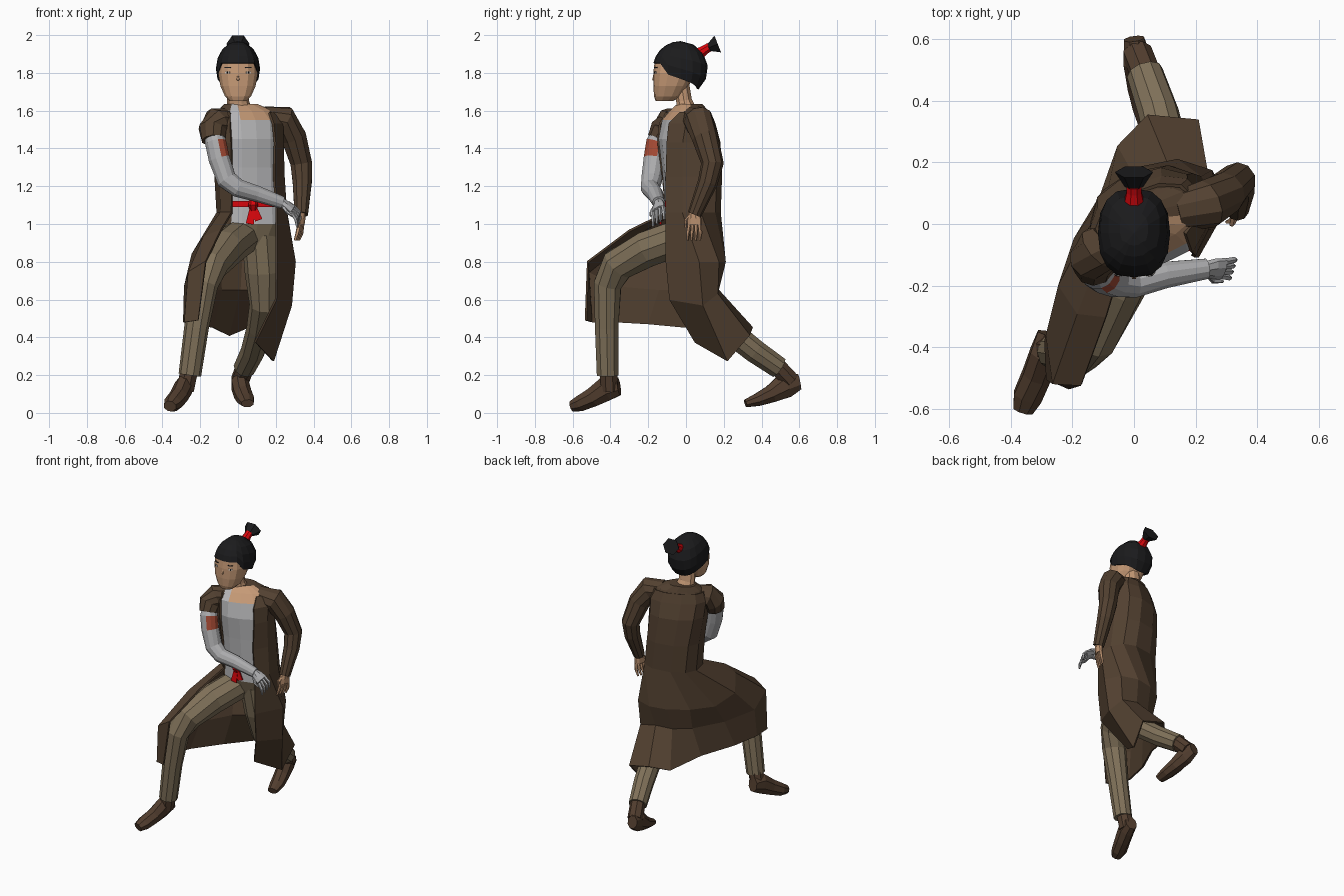
import bpy, bmesh, math
from mathutils import Vector

if "Cube" in bpy.data.objects:
    bpy.data.objects.remove(bpy.data.objects["Cube"])

def mat(name, *rgb):
    m = bpy.data.materials.new(name)
    m.diffuse_color = (*rgb, 1)
    m.use_nodes = True
    m.node_tree.nodes["Principled BSDF"].inputs["Base Color"].default_value = m.diffuse_color
    return m

COAT = mat("coat brown", .085, .052, .030)
PANTS = mat("olive cloth", .215, .165, .10)
BOOT = mat("boot brown", .085, .048, .028)
SHIRT = mat("shirt grey", .47, .47, .48)
METAL = mat("metal grey", .42, .42, .43)
SKIN = mat("skin", .56, .32, .18)
HAIR = mat("hair black", .011, .011, .012)
RED = mat("ribbon red", .72, .002, .004)
RUST = mat("rust patch", .38, .07, .035)
WHITE = mat("eye white", .60, .55, .50)

def grid(name, rows, mats, closed=True, caps=True, rule=None, solid=0):
    """Skin a list of equally long point rows; rule(face) picks the material."""
    bm = bmesh.new()
    vs = [[bm.verts.new(p) for p in r] for r in rows]
    n = len(rows[0])
    for a, b in zip(vs, vs[1:]):
        for i in range(n if closed else n - 1):
            j = (i + 1) % n
            bm.faces.new((a[i], a[j], b[j], b[i]))
    if caps:
        bm.faces.new(vs[0])
        bm.faces.new(vs[-1])
    bmesh.ops.remove_doubles(bm, verts=bm.verts, dist=1e-5)
    bmesh.ops.recalc_face_normals(bm, faces=bm.faces)
    bm.normal_update()
    if rule:
        for f in bm.faces:
            f.material_index = rule(f)
    me = bpy.data.meshes.new(name)
    bm.to_mesh(me)
    bm.free()
    for m in mats:
        me.materials.append(m)
    ob = bpy.data.objects.new(name, me)
    bpy.context.collection.objects.link(ob)
    if solid:
        md = ob.modifiers.new("thickness", 'SOLIDIFY')
        md.thickness, md.offset = solid, 0
    return ob

def tube(name, path, mats, sides=8, ref=(1, 0, 0), rule=None):
    """Path of (x, y, z, radius[, second radius])."""
    P = [Vector(p[:3]) for p in path]
    rows = []
    for i, p in enumerate(path):
        t = Vector()
        if i: t += (P[i] - P[i - 1]).normalized()
        if i < len(P) - 1: t += (P[i + 1] - P[i]).normalized()
        u = t.cross(Vector(ref)).normalized()
        v = t.cross(u).normalized()
        ang = [2 * math.pi * (k + .5) / sides for k in range(sides)]
        rows.append([P[i] + u * p[3] * math.cos(a) + v * p[-1] * math.sin(a) for a in ang])
    return grid(name, rows, mats, rule=rule)

def power(v, e):
    return math.copysign(abs(v) ** e, v)

def ring_point(rings, z, deg, scale=1):
    """Point on a stack of squarish rings (z, cx, cy, half width, half depth, yaw); 0 deg = front."""
    for lo, hi in zip(rings, rings[1:]):
        if z <= hi[0]: break
    t = (z - lo[0]) / (hi[0] - lo[0])
    _, cx, cy, w, d, yaw = [a + (b - a) * t for a, b in zip(lo, hi)]
    s = power(math.sin(math.radians(deg)), .8) * w * scale
    c = power(math.cos(math.radians(deg)), .8) * d * scale
    y = math.radians(yaw)
    return Vector((cx + s * math.cos(y) + c * math.sin(y), cy + s * math.sin(y) - c * math.cos(y), z))

def stack(name, rings, mats, sides=16, rule=None):
    rows = [[ring_point(rings, r[0], 360 * k / sides) for k in range(sides)] for r in rings]
    return grid(name, rows, mats, rule=rule)

def patch(name, rings, z0, z1, a0, a1, m, scale=1.02, n=4):
    rows = [[ring_point(rings, z, a0 + (a1 - a0) * k / n, scale) for k in range(n + 1)] for z in (z0, z1)]
    grid(name, rows, [m], closed=False, caps=False, solid=.006)

# torso: shirt in front, coat behind, cloth at the pelvis, skin at the neckline
TORSO = [(.88, .07, .02, .12, .09, 8), (1.0, .08, .03, .18, .135, 10), (1.1, .075, .03, .17, .135, 12),
         (1.3, .06, .025, .17, .145, 16), (1.45, .05, .01, .175, .145, 20), (1.55, .05, .005, .18, .115, 22),
         (1.6, .04, .015, .15, .085, 22), (1.635, .015, .02, .09, .06, 20)]

def torso_rule(f):
    c = f.calc_center_median()
    if c.z < 1.0: return 2
    mid = ring_point(TORSO, c.z, 0, 0)
    yaw = math.radians(10 + 12 * min(1, (c.z - 1) / .5))
    d = c - mid
    side = d.x * math.cos(yaw) + d.y * math.sin(yaw)
    front = d.x * math.sin(yaw) - d.y * math.cos(yaw)
    if front > .045 and -.14 < side < .135:
        return 3 if c.z > 1.57 and side > -.04 else 1
    return 0

stack("torso", TORSO, [COAT, SHIRT, PANTS, SKIN], rule=torso_rule)

# long open coat, from the front leg round the back to the rear leg
def coat_row(z, x, y):
    return [ring_point(TORSO, z, -42 - 258 * k / 8, 1.06) for k in range(9)] + [(x, y, z)]

upper = [coat_row(1.59, .165, -.03), coat_row(1.53, .185, -.09), coat_row(1.43, .195, -.1),
         coat_row(1.25, .19, -.105), coat_row(1.06, .205, -.105)]
thigh = [(-.09, -.30, .965), (-.18, -.29, .93), (-.24, -.2, .84), (-.19, -.05, .79), (-.1, .1, .8),
         (.02, .18, .8), (.14, .205, .8), (.25, .17, .8), (.3, .07, .8), (.205, -.105, .8)]
knee = [(-.17, -.52, .80), (-.26, -.515, .745), (-.28, -.36, .67), (-.2, -.14, .65), (-.09, .06, .65),
        (.01, .14, .65), (.12, .165, .655), (.235, .165, .63), (.28, .09, .57), (.2, -.085, .6)]
hem = [(-.21, -.53, .49), (-.28, -.5, .48), (-.285, -.38, .48), (-.24, -.2, .47), (-.13, .02, .45),
       (-.05, .25, .41), (.045, .35, .45), (.205, .335, .41), (.185, .22, .275), (.09, .05, .375)]
grid("coat", upper + [thigh, knee, hem], [COAT], closed=False, caps=False, solid=.012)

# legs
tube("front_trouser_leg", [(.03, 0, .94, .1), (-.06, -.2, .87, .1), (-.14, -.36, .785, .092),
     (-.182, -.415, .68, .077), (-.22, -.42, .45, .065), (-.255, -.415, .2, .06)], [PANTS], 10)
tube("rear_trouser_leg", [(.12, .02, .95, .1), (.135, .05, .75, .1), (.14, .09, .57, .08),
     (.115, .21, .45, .07), (.08, .36, .33, .066), (.035, .49, .24, .06)], [PANTS], 10)

# boots
tube("front_boot", [(-.275, -.355, .14, .05, .04), (-.29, -.42, .13, .07, .05), (-.315, -.49, .085, .055, .05),
     (-.345, -.56, .05, .045, .05), (-.36, -.605, .035, .03, .035)], [BOOT])
tube("front_boot_shaft", [(-.257, -.41, .23, .05), (-.28, -.405, .12, .05)], [BOOT])
tube("rear_boot", [(0, .6, .165, .045, .035), (.01, .53, .15, .075, .048), (.025, .45, .1, .05, .05),
     (.04, .38, .07, .037, .048), (.05, .315, .05, .022, .035)], [BOOT])
tube("rear_boot_shaft", [(.04, .48, .25, .05), (.01, .555, .17, .05)], [BOOT])

# sleeves and arms
Y = (0, 1, 0)
tube("long_sleeve", [(.14, .04, 1.56, .065), (.24, .065, 1.55, .08), (.295, .1, 1.46, .07), (.335, .14, 1.32, .06),
     (.34, .115, 1.22, .053), (.335, .045, 1.05, .037)], [COAT], 10, Y)
tube("short_sleeve", [(-.03, -.03, 1.555, .06), (-.11, -.08, 1.54, .08), (-.135, -.115, 1.5, .076),
     (-.128, -.14, 1.445, .066)], [COAT], 10, Y)

def arm_rule(f):
    c = f.calc_center_median()
    return int(1.34 < c.z < 1.44 and f.normal.dot(Vector((.75, -.66, 0))) > .72)

tube("metal_arm", [(-.13, -.12, 1.5, .045), (-.118, -.155, 1.43, .058), (-.1, -.168, 1.345, .058),
     (-.06, -.182, 1.235, .056), (0, -.19, 1.19, .05), (.1, -.165, 1.16, .044), (.235, -.145, 1.113, .034)],
     [METAL, RUST], 12, Y, arm_rule)

def hand(name, wrist, fwd, spread, bend, m):
    w, f, s, b = (Vector(v) for v in (wrist, fwd, spread, bend))
    f.normalize(); s.normalize(); b.normalize()
    k = w + f * .07
    tube(name + "_palm", [(*w, .024, .026), (*(w + f * .035), .022, .038), (*k, .018, .04)], [m], 8, s)
    for i in range(4):
        p = k + s * (i - 1.5) * .019
        q = p + (f + b * .5 + s * (i - 1.5) * .15) * .03
        tube(f"{name}_finger_{i + 1}", [(*p, .011), (*q, .010), (*(q + b * .04), .006)], [m], 5, s)
    p = w + f * .025 - s * .025
    tube(name + "_thumb", [(*p, .012), (*(p + (f - s) * .022), .010), (*(p + f * .06 - s * .025), .006)], [m], 5, b)

hand("metal_hand", (.23, -.145, 1.115), (.75, 0, -.5), (.25, .8, .5), (.15, 0, -1), METAL)
hand("bare_hand", (.335, .045, 1.065), (-.05, 0, -1), (.3, .9, 0), (-.35, -.1, -1), SKIN)

# neck and head
tube("neck", [(.01, .01, 1.58, .06, .07), (0, -.01, 1.65, .044, .058), (0, -.025, 1.74, .044, .054)], [SKIN], 10)
HEAD = [(1.65, 0, -.115, .045, .045, 0), (1.675, 0, -.097, .07, .072, 0), (1.73, 0, -.08, .095, .093, 0),
        (1.8, 0, -.06, .108, .113, 0), (1.87, 0, -.05, .1, .115, 0), (1.93, 0, -.05, .06, .07, 0)]
stack("head", HEAD, [SKIN], 14)
tube("nose", [(0, -.17, 1.79, .004), (0, -.172, 1.765, .009), (0, -.165, 1.757, .004)], [SKIN], 5)

# eyes and brows
for s, side in ((-1, "right"), (1, "left")):
    patch(side + "_eye", HEAD, 1.797, 1.807, s * 19, s * 33, WHITE, 1.005)
    patch(side + "_pupil", HEAD, 1.796, 1.808, s * 24, s * 28, HAIR, 1.02)
    patch(side + "_brow", HEAD, 1.825, 1.83, s * 16, s * 36, HAIR, 1.005)

# hair cap with a raised hairline in front
def hair_point(t, a):
    c = math.cos(a)
    zb = 1.85 if c > .5 else 1.77 + .055 * c
    phi = t * math.acos((zb - 1.822) / .14)
    r = math.sin(phi)
    return (.111 * r * power(math.sin(a), .75), -.03 - .14 * r * power(c, .8), 1.822 + .14 * math.cos(phi))

grid("hair", [[hair_point(t / 5, math.tau * k / 16) for k in range(16)] for t in range(6)],
     [HAIR], caps=False, solid=.012)

# topknot: red tie and flared tuft
tube("hair_tie", [(0, .06, 1.895, .036), (0, .105, 1.925, .026), (0, .125, 1.937, .026)], [RED])
tube("hair_tuft", [(0, .12, 1.934, .022, .03), (0, .168, 1.953, .055, .062)], [HAIR], 6)

# belt with knot and two loose ends
patch("belt", TORSO, 1.09, 1.122, -42, 38, RED, 1.04, 8)
tube("belt_knot", [(.08, -.125, 1.125, .02), (.08, -.135, 1.10, .026), (.08, -.125, 1.075, .018)], [RED], 6)
tube("belt_end_1", [(.08, -.13, 1.1, .02, .006), (.062, -.135, 1.0, .03, .006)], [RED], 4, Y)
tube("belt_end_2", [(.08, -.13, 1.1, .02, .006), (.11, -.13, 1.02, .028, .006)], [RED], 4, Y)
